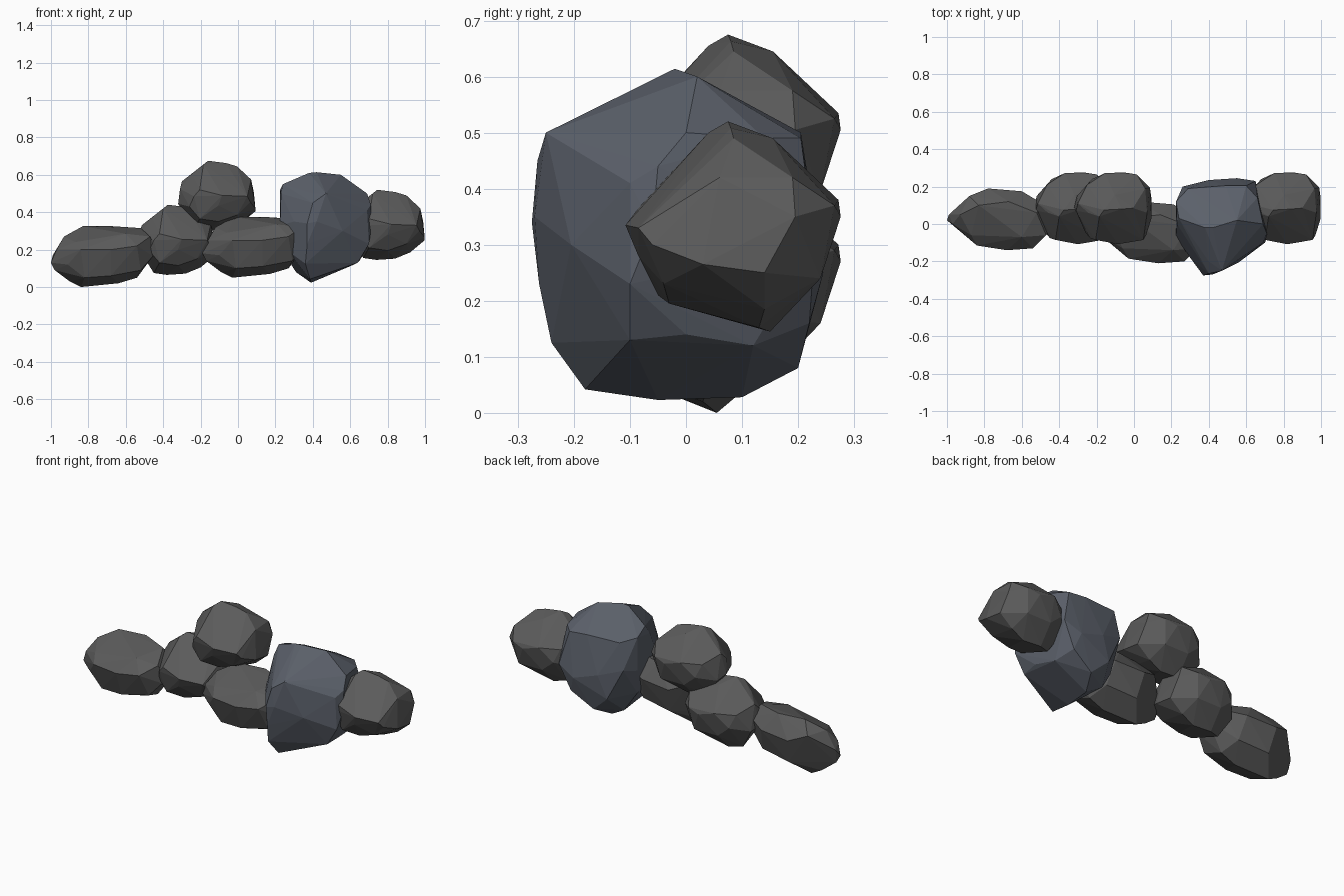
import bpy, bmesh


def material(name, colour):
    mat = bpy.data.materials.new(name)
    mat.diffuse_color = colour
    return mat


def rock_mesh(name, corners, mat):
    """Faceted stone: the hull around its chiselled corners."""
    bm = bmesh.new()
    for c in corners:
        bm.verts.new(c)
    bmesh.ops.convex_hull(bm, input=bm.verts[:])
    loose = [v for v in bm.verts if not v.link_faces]
    bmesh.ops.delete(bm, geom=loose, context='VERTS')
    bmesh.ops.recalc_face_normals(bm, faces=bm.faces[:])
    mesh = bpy.data.meshes.new(name)
    bm.to_mesh(mesh)
    bm.free()
    mesh.materials.append(mat)
    return mesh


def place(name, mesh, location):
    obj = bpy.data.objects.new(name, mesh)
    obj.location = location
    bpy.context.collection.objects.link(obj)


dark = material("dark_stone", (0.105, 0.105, 0.105, 1))
blue = material("blue_stone", (0.105, 0.118, 0.145, 1))

# Long low slab
slab = rock_mesh("slab", [
    # left tip
    (-1.0, .02, .13), (-.99, .05, .17), (-.97, 0, .20), (-.98, .03, .09), (-.91, -.05, .12),
    # sloping top
    (-.93, .05, .27), (-.87, -.06, .24), (-.83, .10, .325), (-.67, .12, .325),
    (-.52, .06, .315), (-.60, -.07, .285),
    # front edge
    (-.84, -.115, .20), (-.68, -.14, .20), (-.54, -.13, .22),
    # back and right end
    (-.88, .15, .26), (-.78, .19, .22), (-.60, .175, .23), (-.49, .11, .25),
    (-.44, -.01, .20), (-.44, .06, .19), (-.455, -.04, .165), (-.47, -.06, .27),
    # underside
    (-.84, .055, 0), (-.90, .05, .03), (-.64, .03, .02), (-.54, .04, .05), (-.68, -.09, .06),
    (-.82, -.07, .05), (-.52, -.07, .09), (-.76, .15, .08), (-.58, .13, .10)], dark)

# Rounded boulder
boulder = rock_mesh("boulder", [
    # crest
    (-.055, .075, .52), (.04, .08, .508), (-.08, .04, .50), (.10, .085, .49), (0, .155, .49),
    # flat right face
    (.175, .06, .42), (.165, .19, .42), (.19, .195, .35), (.198, .14, .25),
    (.198, .03, .265), (.17, -.06, .30), (.155, -.085, .33),
    # front
    (.02, -.108, .335), (-.10, -.085, .365), (0, -.085, .28), (-.13, -.075, .33),
    # back
    (.05, .276, .35), (-.05, .272, .38), (.12, .265, .37), (.10, .24, .24),
    (-.05, .24, .24), (-.12, .24, .30),
    # underside
    (-.06, .15, .145), (.04, .13, .152), (.12, .14, .185), (-.13, .12, .155),
    (0, -.03, .195), (.10, -.04, .23), (-.10, -.05, .21),
    # left
    (-.195, .11, .41), (-.205, .07, .37), (-.215, .09, .29), (-.155, -.045, .275),
    (-.20, .15, .27), (-.14, .06, .45), (-.145, .21, .37)], dark)

# Tall blue boulder
tall = rock_mesh("tall", [
    # crest
    (.42, -.02, .614), (.38, -.02, .61), (.55, .02, .60), (.24, .03, .55),
    # left side
    (.225, .12, .52), (.225, .12, .33), (.23, 0, .50), (.225, -.07, .33),
    (.27, -.12, .19), (.24, .10, .19), (.30, -.18, .35), (.34, -.13, .50),
    # front nose
    (.40, -.20, .50), (.47, -.25, .50), (.40, -.265, .45), (.37, -.275, .34),
    (.42, -.27, .35), (.37, -.262, .23), (.36, -.24, .125), (.56, -.205, .30),
    # underside
    (.385, -.18, .042), (.39, -.05, .023), (.40, .10, .028), (.45, .20, .08),
    (.65, 0, .14), (.64, -.10, .13), (.62, .12, .12), (.31, .12, .08),
    # right side
    (.69, 0, .50), (.69, -.10, .41), (.71, -.05, .44), (.715, -.06, .33), (.70, -.10, .23),
    # back
    (.60, .205, .49), (.66, .14, .49), (.65, .23, .30), (.55, .245, .25), (.40, .235, .30),
    (.26, .20, .35), (.29, .19, .50), (.49, .205, .50), (.58, .22, .16), (.35, .22, .17)], blue)

# Lay out the row of rocks
place("left_slab", slab, (0, 0, 0))
place("middle_slab", slab, (.81, -.07, .05))
place("left_boulder", boulder, (-.32, 0, -.08))
place("upper_boulder", boulder, (-.105, 0, .155))
place("right_boulder", boulder, (.80, 0, 0))
place("tall_blue_boulder", tall, (0, 0, 0))
